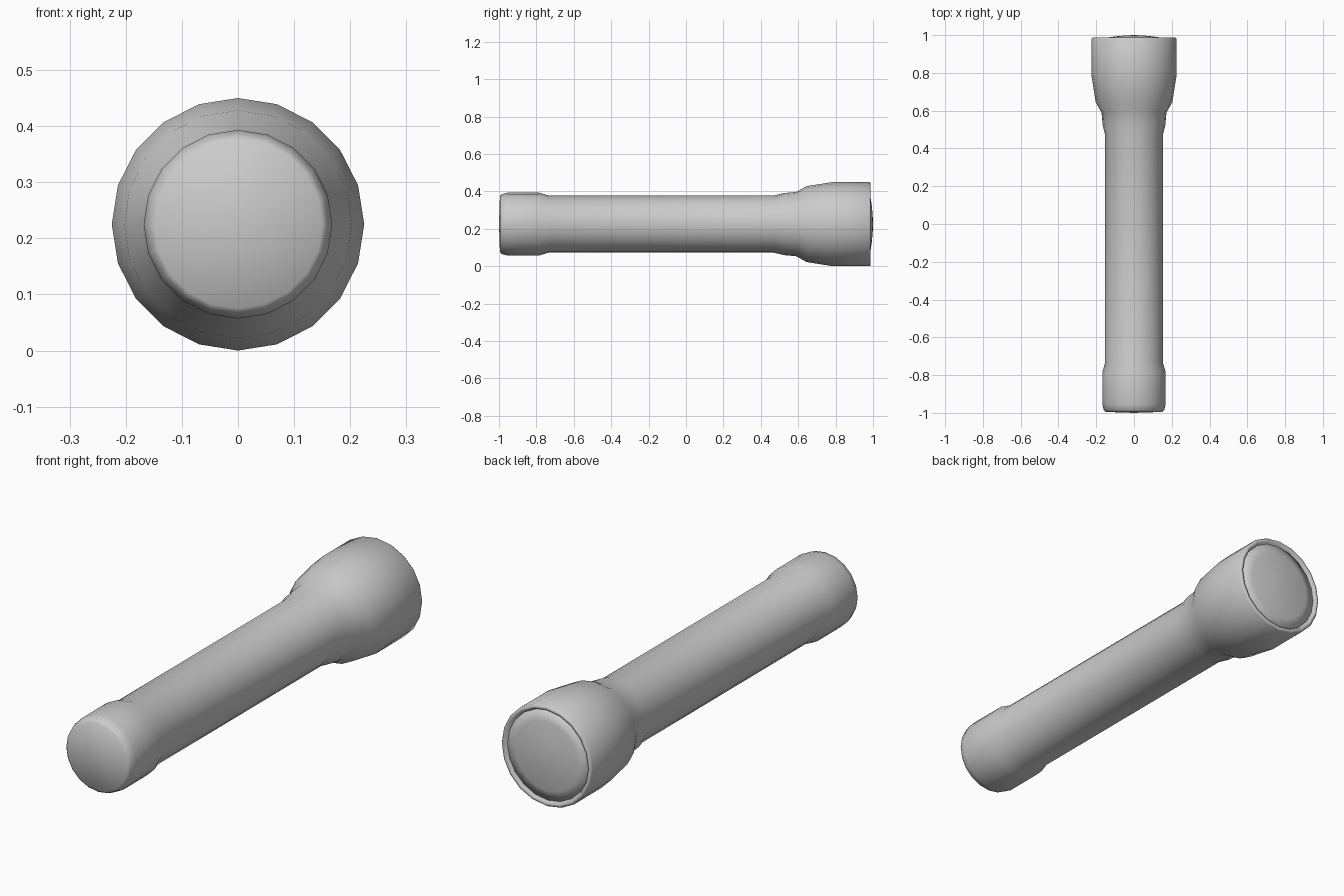
import bpy, bmesh
from math import cos, sin, pi

if "Cube" in bpy.data.objects:
    bpy.data.objects.remove(bpy.data.objects["Cube"])

SIDES = 20
AXIS_Z = 0.225


def lathe(name, profile):
    """Revolve (y, radius) points about the long axis; radius 0 closes to a pole."""
    bm = bmesh.new()
    rings = []
    for y, r in profile:
        if r == 0:
            rings.append([bm.verts.new((0, y, AXIS_Z))])
        else:
            rings.append([bm.verts.new((r * cos(2 * pi * i / SIDES + pi / 2), y,
                                        AXIS_Z + r * sin(2 * pi * i / SIDES + pi / 2)))
                          for i in range(SIDES)])
    for a, b in zip(rings, rings[1:]):
        for i in range(SIDES):
            j = (i + 1) % SIDES
            quad = [a[i % len(a)], a[j % len(a)], b[j % len(b)], b[i % len(b)]]
            bm.faces.new(list(dict.fromkeys(quad)))
    bmesh.ops.recalc_face_normals(bm, faces=bm.faces)
    mesh = bpy.data.meshes.new(name)
    bm.to_mesh(mesh)
    bm.free()
    mesh.shade_smooth()
    obj = bpy.data.objects.new(name, mesh)
    bpy.context.collection.objects.link(obj)
    return obj


# Tail cap, barrel, flared head and inner rim in one smooth shell
lathe("flashlight_body", [
    (-1.0, 0), (-0.995, 0.15), (-0.985, 0.16), (-0.955, 0.168), (-0.785, 0.168),
    (-0.735, 0.153), (0.47, 0.153), (0.525, 0.166), (0.59, 0.172),
    (0.645, 0.203), (0.785, 0.225), (0.98, 0.225), (0.987, 0.22),
    (0.987, 0.208), (0.97, 0.2), (0.96, 0)])

# Gently domed lens
lathe("lens", [(0.965, 0.2), (0.976, 0.2), (0.985, 0.155), (0.993, 0.1),
               (0.998, 0.05), (1.0, 0)])
